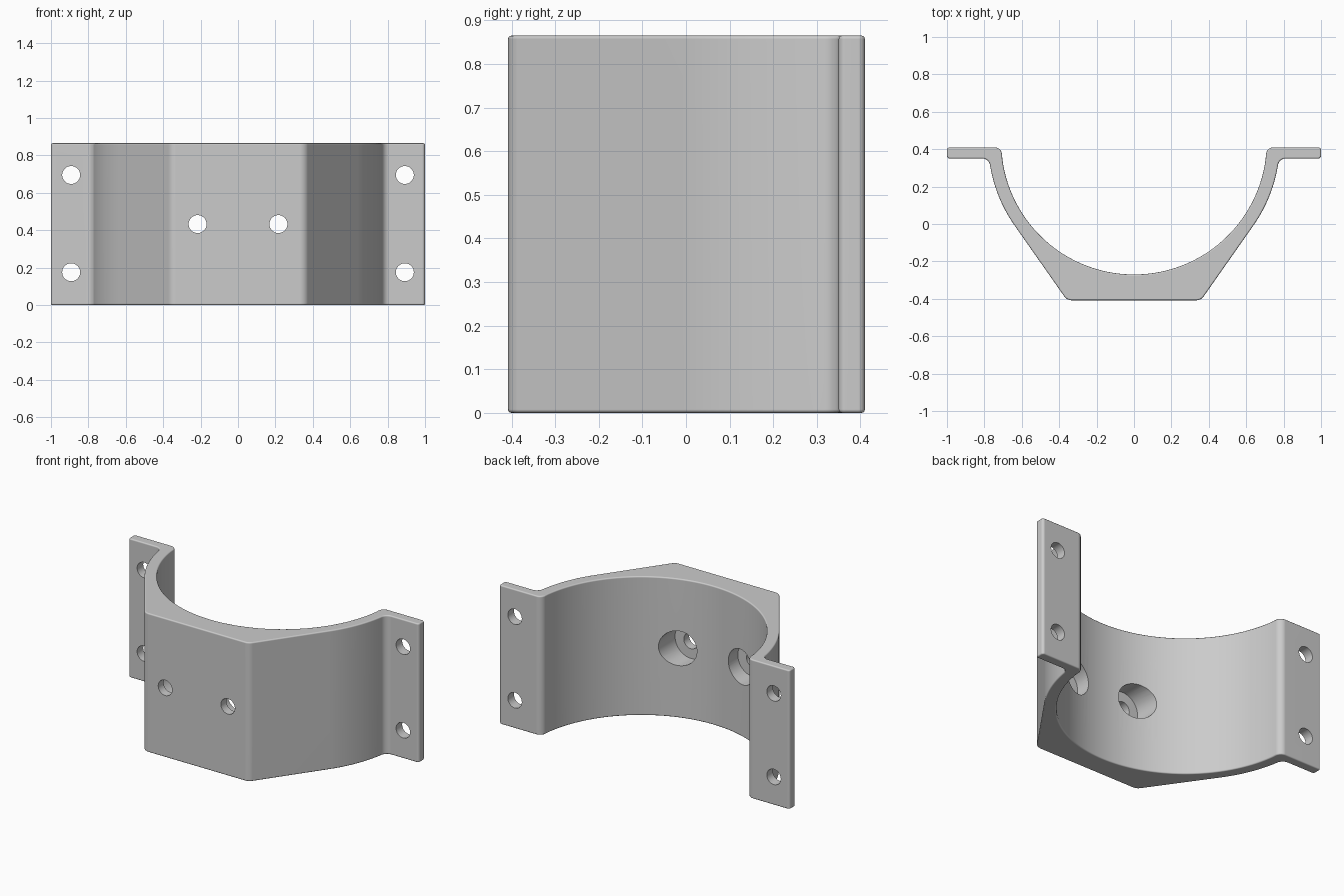
import bpy, bmesh, math
from mathutils import Vector

if "Cube" in bpy.data.objects:
    bpy.data.objects.remove(bpy.data.objects["Cube"], do_unlink=True)

HEIGHT = 0.865
CENTRE_Y, INNER_R, OUTER_R = 0.44, 0.71, 0.78

grey = bpy.data.materials.new("plain grey")
grey.use_nodes = True
grey.diffuse_color = (0.6, 0.6, 0.6, 1)
grey.node_tree.nodes["Principled BSDF"].inputs["Base Color"].default_value = grey.diffuse_color


def arc(radius, start, end, steps):
    """Points on the saddle circle, angles in degrees."""
    angles = [math.radians(start + (end - start) * i / steps) for i in range(steps + 1)]
    return [(radius * math.cos(a), CENTRE_Y + radius * math.sin(a)) for a in angles]


def fillet(before, corner, after, radius, steps=5):
    """Round a corner between two neighbouring points."""
    c = Vector(corner)
    u, v = (Vector(before) - c).normalized(), (Vector(after) - c).normalized()
    half = u.angle(v) / 2
    centre = c + (u + v).normalized() * radius / math.sin(half)
    reach = radius / math.tan(half)
    a, b = c + u * reach - centre, c + v * reach - centre
    points = []
    for i in range(steps + 1):
        direction = a.lerp(b, i / steps).normalized()
        points.append(tuple(centre + direction * radius))
    return points


# Left half of the outline: bore, flange, outer wall, slanted side, front pad
inner = arc(INNER_R, -90, -7.5, 36)
outer = arc(OUTER_R, -10.5, -35, 10)
inner[0] = (0, inner[0][1])
corners = [((0.708, 0.41), 0.04), ((1, 0.41), 0.015), ((1, 0.35), 0.015), ((0.776, 0.35), 0.04)]
chain = [inner[-1]] + [c for c, r in corners] + [outer[0]]
half = list(inner)
for i, (corner, radius) in enumerate(corners):
    half += fillet(chain[i], corner, chain[i + 2], radius)
half += outer
half += fillet(outer[-1], (0.358, -0.408), (0, -0.408), 0.05)
outline = half + [(-x, y) for x, y in reversed(half) if x > 0]

# Extruded bracket body
bm = bmesh.new()
base = bm.faces.new([bm.verts.new((x, y, 0)) for x, y in outline])
top = bmesh.ops.extrude_face_region(bm, geom=[base])["geom"]
bmesh.ops.translate(bm, vec=(0, 0, HEIGHT), verts=[g for g in top if isinstance(g, bmesh.types.BMVert)])
bmesh.ops.recalc_face_normals(bm, faces=bm.faces)
mesh = bpy.data.meshes.new("saddle_bracket")
bm.to_mesh(mesh)
bm.free()
mesh.materials.append(grey)
bracket = bpy.data.objects.new("saddle_bracket", mesh)
bpy.context.collection.objects.link(bracket)
bpy.ops.object.select_all(action='DESELECT')
bpy.context.view_layer.objects.active = bracket
bracket.select_set(True)

# Softened top and bottom edges
bevel = bracket.modifiers.new("soft_edges", 'BEVEL')
bevel.width, bevel.segments = 0.008, 3
bevel.limit_method, bevel.angle_limit = 'ANGLE', math.radians(60)
bevel.use_clamp_overlap = False
bpy.ops.object.modifier_apply(modifier=bevel.name)


def drill(x, z, radius, y_front, y_back):
    """Cut a round hole along y."""
    bpy.ops.mesh.primitive_cylinder_add(
        vertices=40, radius=radius, depth=y_back - y_front,
        location=(x, (y_front + y_back) / 2, z), rotation=(math.pi / 2, 0, 0))
    cutter = bpy.context.object
    cutter.name = "hole_cutter"
    cutter.hide_render = True
    cutter.data.materials.append(grey)
    cut = bracket.modifiers.new("hole", 'BOOLEAN')
    cut.operation, cut.solver, cut.object = 'DIFFERENCE', 'EXACT', cutter
    bpy.context.view_layer.objects.active = bracket
    bpy.ops.object.modifier_apply(modifier=cut.name)
    bpy.data.objects.remove(cutter, do_unlink=True)


for side in (-1, 1):
    # Flange holes
    for z in (0.175, 0.695):
        drill(side * 0.892, z, 0.048, 0.2, 0.6)
    # Counterbored pad holes
    drill(side * 0.216, HEIGHT / 2, 0.108, -0.355, 0.1)
    drill(side * 0.216, HEIGHT / 2, 0.048, -0.6, 0.0)

bpy.ops.object.select_all(action='DESELECT')
bracket.select_set(True)
bpy.context.view_layer.objects.active = bracket
bpy.ops.object.shade_smooth_by_angle(angle=math.radians(32))
weighted = bracket.modifiers.new("flat_face_shading", 'WEIGHTED_NORMAL')
weighted.keep_sharp = True
